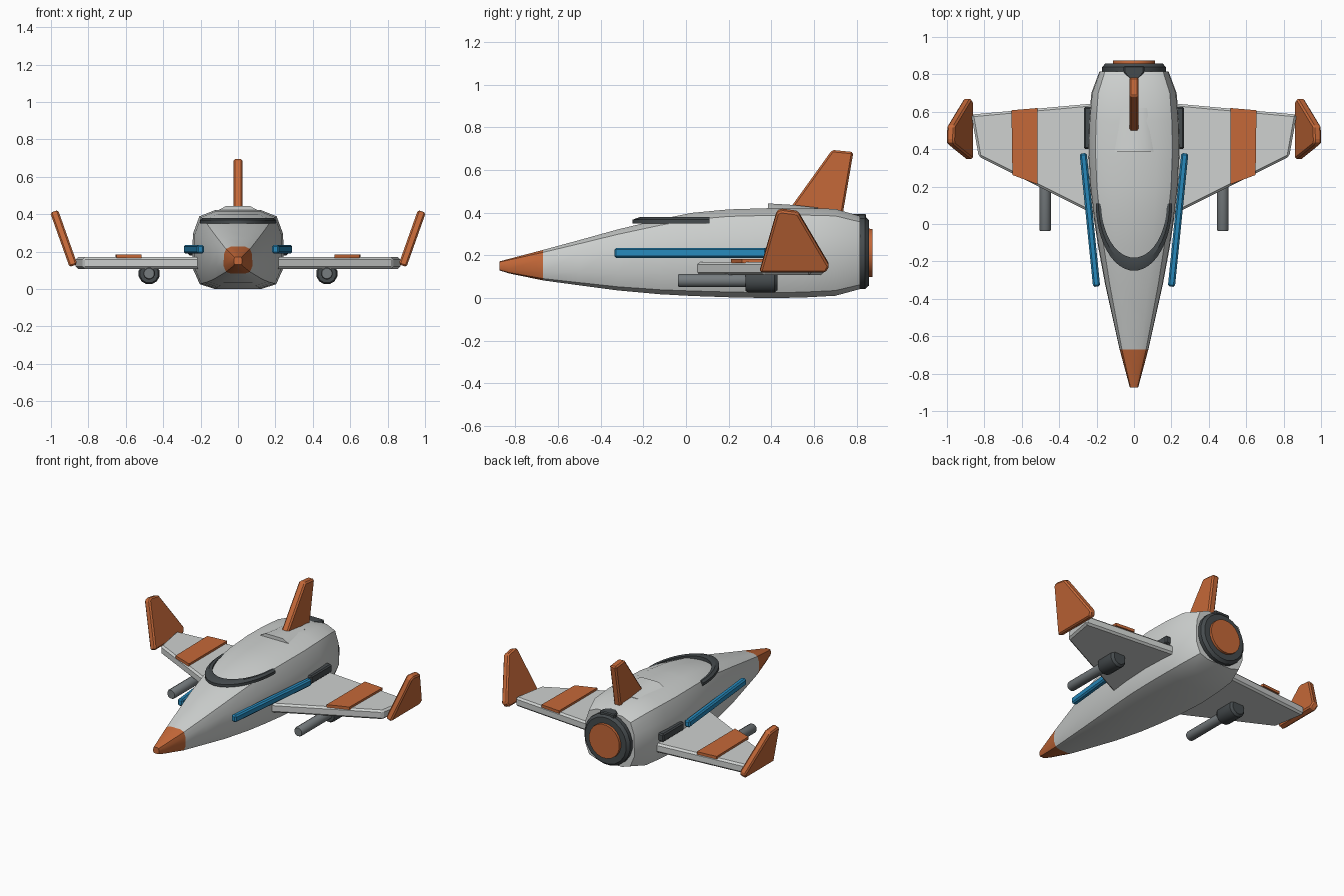
import bpy, bmesh, math
from mathutils import Vector

if "Cube" in bpy.data.objects:
    bpy.data.objects.remove(bpy.data.objects["Cube"], do_unlink=True)


def material(name, rgb):
    m = bpy.data.materials.new(name)
    m.use_nodes = True
    m.diffuse_color = (*rgb, 1)
    m.node_tree.nodes["Principled BSDF"].inputs["Base Color"].default_value = (*rgb, 1)
    return m


HULL = material("light grey", (0.62, 0.64, 0.63))
ORANGE = material("burnt orange", (0.56, 0.14, 0.04))
DARK = material("charcoal", (0.06, 0.07, 0.075))
BLUE = material("bright blue", (0.02, 0.25, 0.5))
STEEL = material("steel grey", (0.18, 0.2, 0.21))


def finish(name, bm, mats, bevel=0, smooth=None):
    bmesh.ops.recalc_face_normals(bm, faces=bm.faces)
    mesh = bpy.data.meshes.new(name)
    bm.to_mesh(mesh)
    bm.free()
    for m in mats:
        mesh.materials.append(m)
    ob = bpy.data.objects.new(name, mesh)
    bpy.context.collection.objects.link(ob)
    if smooth:
        bpy.ops.object.select_all(action='DESELECT')
        ob.select_set(True)
        bpy.context.view_layer.objects.active = ob
        bpy.ops.object.shade_smooth_by_angle(angle=math.radians(smooth))
    if bevel:
        mod = ob.modifiers.new("Bevel", 'BEVEL')
        mod.width = bevel
        mod.segments = 1
        mod.limit_method = 'ANGLE'
    return ob


def loft(name, rings, mats, bevel=0, smooth=None, rule=None):
    """Skin a list of equal-length closed rings and cap both ends."""
    bm = bmesh.new()
    rows = [[bm.verts.new(p) for p in ring] for ring in rings]
    n = len(rows[0])
    for a, b in zip(rows, rows[1:]):
        for i in range(n):
            j = (i + 1) % n
            bm.faces.new((a[i], a[j], b[j], b[i]))
    bm.faces.new(rows[0])
    bm.faces.new(rows[-1])
    if rule:
        for f in bm.faces:
            f.material_index = rule(f.calc_center_median())
    return finish(name, bm, mats, bevel, smooth)


def plan_prism(name, pts, z0, z1, mat, bevel=0):
    return loft(name, [[(x, y, z) for x, y in pts] for z in (z0, z1)], [mat], bevel)


def turned(name, profile, x, z, mat, sides=16):
    """Solid of revolution along y from (y, radius) pairs."""
    rings = []
    for y, r in profile:
        angles = [math.tau * (i + 0.5) / sides for i in range(sides)]
        rings.append([(x + r * math.cos(a), y, z + r * math.sin(a)) for a in angles])
    return loft(name, rings, [mat], smooth=35)


# Fuselage: chamfered section swept through (y, half width, bottom, top)
stations = [(-0.875, 0.022, 0.13, 0.172), (-0.83, 0.034, 0.116, 0.184),
            (-0.67, 0.077, 0.083, 0.226), (-0.5, 0.115, 0.06, 0.272),
            (-0.32, 0.155, 0.036, 0.322), (-0.12, 0.192, 0.018, 0.37),
            (0.03, 0.215, 0.01, 0.4), (0.2, 0.236, 0.004, 0.416),
            (0.4, 0.246, 0, 0.422), (0.55, 0.241, 0.003, 0.423),
            (0.7, 0.228, 0.011, 0.418), (0.815, 0.185, 0.042, 0.385)]
half = [(0.5, 0), (0.83, 0.06), (1, 0.28), (0.98, 0.7), (0.84, 0.92), (0.5, 1)]
section = half + [(-x, z) for x, z in reversed(half)]
loft("fuselage",
     [[(w * x, y, lo + (hi - lo) * z) for x, z in section] for y, w, lo, hi in stations],
     [HULL, ORANGE], smooth=32, rule=lambda c: int(c.y < -0.67))

# Canopy surround: U-shaped band
rings = []
for k in range(25):
    a = math.pi * (1 + k / 24)
    c, s = math.cos(a), math.sin(a)
    inner = (0.176 * c, 0.11 + 0.29 * s)
    outer = (0.204 * c, 0.11 + 0.36 * s)
    rings.append([(*inner, 0.35), (*outer, 0.35), (*outer, 0.368),
                  (0.19 * c, 0.11 + 0.325 * s, 0.38), (*inner, 0.378)])
loft("canopy_surround", rings, [DARK], smooth=30)

# Engine collar, exhaust disc and the spine cap above them
turned("engine_collar", [(0.78, 0.155), (0.805, 0.172), (0.84, 0.172), (0.858, 0.155)],
       0, 0.212, DARK, 20)
turned("exhaust_disc", [(0.84, 0.116), (0.874, 0.114)], 0, 0.212, ORANGE, 20)
plan_prism("spine_cap", [(-0.02, 0.77), (0.02, 0.77), (0.055, 0.81), (0.055, 0.845),
                         (-0.055, 0.845), (-0.055, 0.81)], 0.34, 0.395, DARK, 0.006)

# Tail fin and its fairing
fin = [(0.48, 0.41), (0.685, 0.695), (0.785, 0.685), (0.735, 0.395)]
loft("tail_fin", [[(x, y, z) for y, z in fin] for x in (-0.025, 0.025)], [ORANGE], 0.009)
loft("fin_fairing", [[(-w, y, 0.4), (w, y, 0.4), (w, y, 0.422), (w * 0.6, y, top),
                      (-w * 0.6, y, top), (-w, y, 0.422)]
                     for y, w, top in ((0.385, 0.105, 0.444), (0.5, 0.085, 0.437),
                                       (0.62, 0.07, 0.424))], [HULL], smooth=30)

# Paired parts
for side, s in (("left", 1), ("right", -1)):
    def flip(pts):
        return [(s * x, y) for x, y in pts]

    # Wing and its raised stripe
    plan_prism(side + "_wing", flip([(0.15, 0.02), (0.83, 0.36), (0.87, 0.585), (0.15, 0.65)]),
               0.108, 0.17, HULL, 0.012)
    plan_prism(side + "_wing_stripe", flip([(0.515, 0.212), (0.65, 0.262), (0.655, 0.608),
                                            (0.515, 0.62)]), 0.165, 0.184, ORANGE)

    # Winglet leaning outward
    outline = [(0.345, 0.125), (0.425, 0.405), (0.445, 0.416), (0.525, 0.405),
               (0.672, 0.155), (0.655, 0.125)]
    lean = 0.355
    loft(side + "_winglet",
         [[(s * (0.88 + d + lean * (z - 0.125)), y, z - lean * d) for y, z in outline]
          for d in (-0.021, 0.021)], [ORANGE], 0.009)

    # Blue side rail, following the fuselage flank
    a, b = Vector((0.2, -0.335)), Vector((0.272, 0.378))
    across = Vector((b.y - a.y, a.x - b.x)).normalized() * 0.019
    plan_prism(side + "_side_rail", flip([tuple(p) for p in (a - across, a + across,
                                                             b + across, b - across)]),
               0.189, 0.236, BLUE, 0.009)

    # Dark vent at the wing root
    plan_prism(side + "_root_vent", flip([(0.22, 0.4), (0.268, 0.4), (0.268, 0.625),
                                          (0.22, 0.625)]), 0.18, 0.235, DARK, 0.008)

    # Gun under the wing
    turned(side + "_gun_barrel", [(-0.037, 0.028), (-0.03, 0.032), (0.3, 0.032)],
           s * 0.475, 0.083, STEEL, 12)
    turned(side + "_gun_body", [(0.28, 0.05), (0.292, 0.058), (0.415, 0.058), (0.43, 0.045)],
           s * 0.475, 0.082, DARK, 12)
